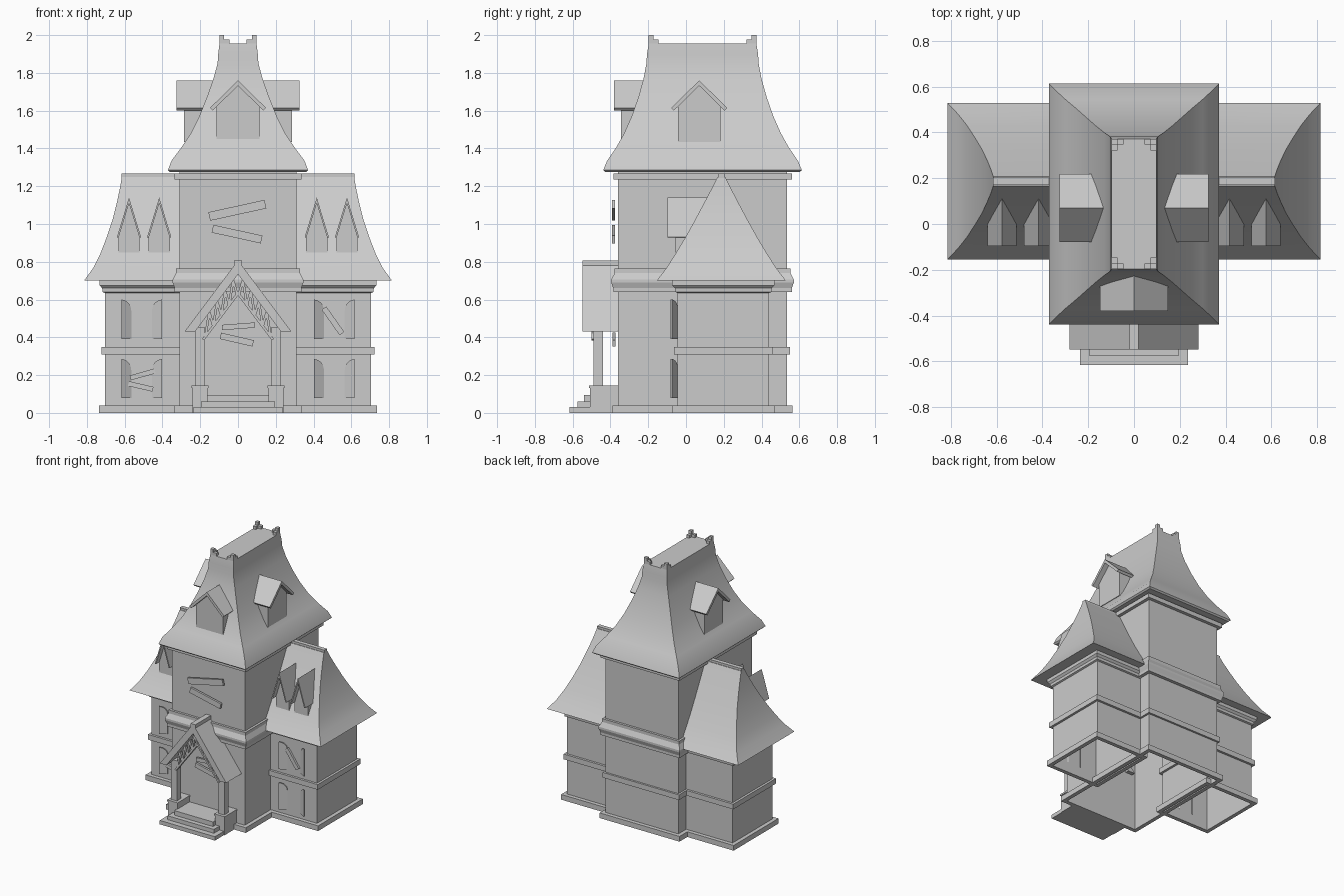
import bpy, bmesh, math
from mathutils import Matrix

if "Cube" in bpy.data.objects:
    bpy.data.objects.remove(bpy.data.objects["Cube"])

SIDE = Matrix.Rotation(math.pi / 2, 4, 'Z')   # turns a -y facing part to +x


def finish(name, bm, mirror=False, smooth=False):
    bmesh.ops.recalc_face_normals(bm, faces=bm.faces)
    me = bpy.data.meshes.new(name)
    bm.to_mesh(me)
    bm.free()
    ob = bpy.data.objects.new(name, me)
    bpy.context.collection.objects.link(ob)
    if mirror:
        ob.modifiers.new("mirror", 'MIRROR').use_axis[0] = True
    if smooth:
        bpy.ops.object.select_all(action='DESELECT')
        ob.select_set(True)
        bpy.context.view_layer.objects.active = ob
        bpy.ops.object.shade_smooth_by_angle(angle=math.radians(25))
    return ob


def loft(name, rings, bottom=False, top=False, mirror=False, smooth=False):
    """Stack of rectangles (x0, x1, y0, y1, z)."""
    bm = bmesh.new()
    loops = [[bm.verts.new(p) for p in ((a, c, z), (b, c, z), (b, d, z), (a, d, z))]
             for a, b, c, d, z in rings]
    for lo, hi in zip(loops, loops[1:]):
        for i in range(4):
            j = (i + 1) % 4
            bm.faces.new((lo[i], lo[j], hi[j], hi[i]))
    if bottom:
        bm.faces.new(loops[0])
    if top:
        bm.faces.new(loops[-1])
    return finish(name, bm, mirror, smooth)


def box(name, x0, x1, y0, y1, z0, z1, mirror=False):
    return loft(name, [(x0, x1, y0, y1, z0), (x0, x1, y0, y1, z1)], True, True, mirror)


def moulding(name, rect, profile, mirror=False):
    """Band around a rectangle; profile is (offset, z)."""
    a, b, c, d = rect
    return loft(name, [(a - o, b + o, c - o, d + o, z) for o, z in profile], mirror=mirror)


def band(o, z0, z1):
    return [(0, z0), (o, z0), (o, z1), (0, z1)]


def prism(name, pts, y0, y1, mirror=False, xf=None, shear=None):
    """Outline in x,z extruded along y."""
    bm = bmesh.new()
    sh = shear or (lambda x: 0)
    f, k = [[bm.verts.new((x, y + sh(x), z)) for x, z in pts] for y in (y0, y1)]
    bm.faces.new(f)
    bm.faces.new(k)
    for i in range(len(pts)):
        j = (i + 1) % len(pts)
        bm.faces.new((f[i], f[j], k[j], k[i]))
    if xf:
        bm.transform(xf)
    return finish(name, bm, mirror)


def chevron(cx, w, ze, zp, t, flat=False):
    """Gable roof outline of thickness t."""
    h = zp - ze
    L = math.hypot(w, h)
    ix, iz = (w - t * L / h, ze) if flat else (w - t * h / L, ze - t * w / L)
    zi = zp - t * L / w
    return [(cx - w, ze), (cx, zp), (cx + w, ze), (cx + ix, iz), (cx, zi), (cx - ix, iz)]


def bar(name, p, q, w, y0, y1, mirror=False):
    dx, dz = q[0] - p[0], q[1] - p[1]
    L = math.hypot(dx, dz)
    nx, nz = -dz / L * w / 2, dx / L * w / 2
    return prism(name, [(p[0] + nx, p[1] + nz), (q[0] + nx, q[1] + nz),
                        (q[0] - nx, q[1] - nz), (p[0] - nx, p[1] - nz)], y0, y1, mirror)


def dormer(name, cx, w, wr, z0, ze, zp, yw, yr, yb, t, mirror=False, xf=None):
    s = (zp - ze) / wr
    zs = zp - s * w - t * 0.8
    prism(name + "_wall", [(cx - w, z0), (cx + w, z0), (cx + w, zs), (cx, zp - t), (cx - w, zs)],
          yw, yb, mirror, xf)
    prism(name + "_roof", chevron(cx, wr, ze, zp, t), yr, yb, mirror, xf)


TOWER = (-.31, .31, -.36, .535)
WING = (.30, .705, -.045, .44)

# walls (open shells) and mouldings
for nm, (a, b, c, d), zt, m in (("tower", TOWER, 1.275, False), ("wing", WING, .70, True)):
    loft(nm + "_walls", [(a, b, c, d, 0), (a, b, c, d, zt)], mirror=m)
    moulding(nm + "_plinth", (a, b, c, d), band(.03, 0, .04), m)
moulding("wing_belt", WING, band(.018, .31, .35), True)
moulding("wing_cornice", WING, [(0, .635), (.012, .64), (.014, .66), (.028, .675), (.028, .70)], True)
box("tower_rear_belt", -.325, .325, .40, .55, .31, .35)
moulding("tower_ledge", TOWER, [(0, .64), (.025, .64), (.025, .66), (.036, .69), (.036, .705),
                                (.018, .74), (.018, .765), (0, .765)])
moulding("tower_cornice", TOWER, band(.025, 1.235, 1.268))

# tower roof
CY = .0875
loft("tower_roof", [(-x, x, CY - y, CY + y, z) for x, y, z in (
    (.31, .45, 1.275), (.36, .515, 1.275), (.371, .526, 1.285), (.352, .505, 1.335),
    (.30, .457, 1.405), (.25, .415, 1.48), (.205, .375, 1.57), (.165, .34, 1.67),
    (.13, .312, 1.77), (.108, .297, 1.85), (.105, .294, 1.90), (.098, .285, 1.955))],
    True, True, smooth=True)

# stepped finials on the roof corners
for nm, y, s in (("front", CY - .285, 1), ("rear", CY + .285, -1)):
    ys = [sorted((y + s * a, y + s * b)) for a, b in ((0, .025), (.025, .052))]
    box(nm + "_finial", .073, .098, *ys[0], 1.94, 2.0, True)
    box(nm + "_finial_step_x", .046, .073, *ys[0], 1.94, 1.977, True)
    box(nm + "_finial_step_y", .073, .098, *ys[1], 1.94, 1.977, True)

# wing roofs
RY = .187
loft("wing_roof", [(.30, x, RY - y, RY + y, z) for x, y, z in (
    (.72, .25, .70), (.815, .342, .70), (.768, .292, .765), (.73, .244, .84), (.695, .19, .93),
    (.665, .14, 1.02), (.642, .092, 1.11), (.625, .05, 1.19), (.615, .02, 1.25))],
    True, True, True, True)
box("wing_ridge_cap", .30, .616, RY - .016, RY + .016, 1.24, 1.267, True)

# dormers
dormer("front_dormer", 0, .115, .148, 1.435, 1.615, 1.76, -.345, -.38, -.20, .02)
dormer("side_dormer", .07, .112, .148, 1.435, 1.615, 1.76, -.285, -.325, -.11, .02, True, SIDE)
for i, cx in enumerate((.417, .577)):
    dormer("wing_dormer_%d" % i, cx, .056, .064, .85, .93, 1.14, -.055, -.097, .115, .009, True)

# open arched shutters on the wing windows
for z0, z1 in ((.08, .285), (.39, .60)):
    for hinge, s in ((.565, 1), (.455, -1)):
        out = hinge + s * .053
        arc = [(out - s * .053 * math.cos(a), z1 - .06 + .06 * math.sin(a))
               for a in [i * math.pi / 12 for i in range(7)]]
        prism("shutter", [(hinge, z0)] + arc + [(out, z0)], -.049, -.041, True,
              shear=lambda x, h=hinge: -abs(x - h) * .62)

# boarded-up planks
for p, q, w, y in (((-.152, 1.04), (.145, 1.105), .046, -.393),
                   ((-.135, .975), (.125, .918), .042, -.393),
                   ((-.085, .452), (.09, .465), .028, -.390),
                   ((-.093, .408), (.08, .368), .034, -.390),
                   ((-.57, .185), (-.44, .222), .026, -.064),
                   ((-.58, .155), (-.45, .125), .026, -.064),
                   ((.455, .555), (.55, .42), .03, -.064)):
    bar("plank", p, q, w, y, y + .016)

# porch steps, pedestals and posts
box("lower_step", -.235, .235, -.617, -.50, 0, .03)
box("middle_step", -.197, .197, -.575, -.50, .03, .06)
box("porch_floor", -.165, .165, -.54, -.36, 0, .095)
box("pedestal", .16, .24, -.508, -.36, 0, .135, True)
box("pedestal_cap", .156, .245, -.513, -.36, .133, .146, True)
box("porch_post", .178, .226, -.49, -.44, .145, .455, True)

# porch gable roof and truss
prism("porch_roof", chevron(0, .283, .43, .808, .0445, True), -.548, -.33)
prism("porch_ridge_block", [(-.02, .775), (.02, .775), (.02, .808), (-.02, .808)], -.548, -.36)
prism("truss_rafter", chevron(0, .19, .392, .645, .014), -.50, -.47)


def upper(x):
    return (x, .735 - 1.336 * x)


def lower(x):
    return (x, .636 - 1.336 * x)


for i in range(4):
    x = .005 + i * .042
    bar("truss_brace", upper(x + .021), lower(x), .013, -.495, -.475, True)
    bar("truss_brace", upper(x + .021), lower(x + .042), .013, -.495, -.475, True)
